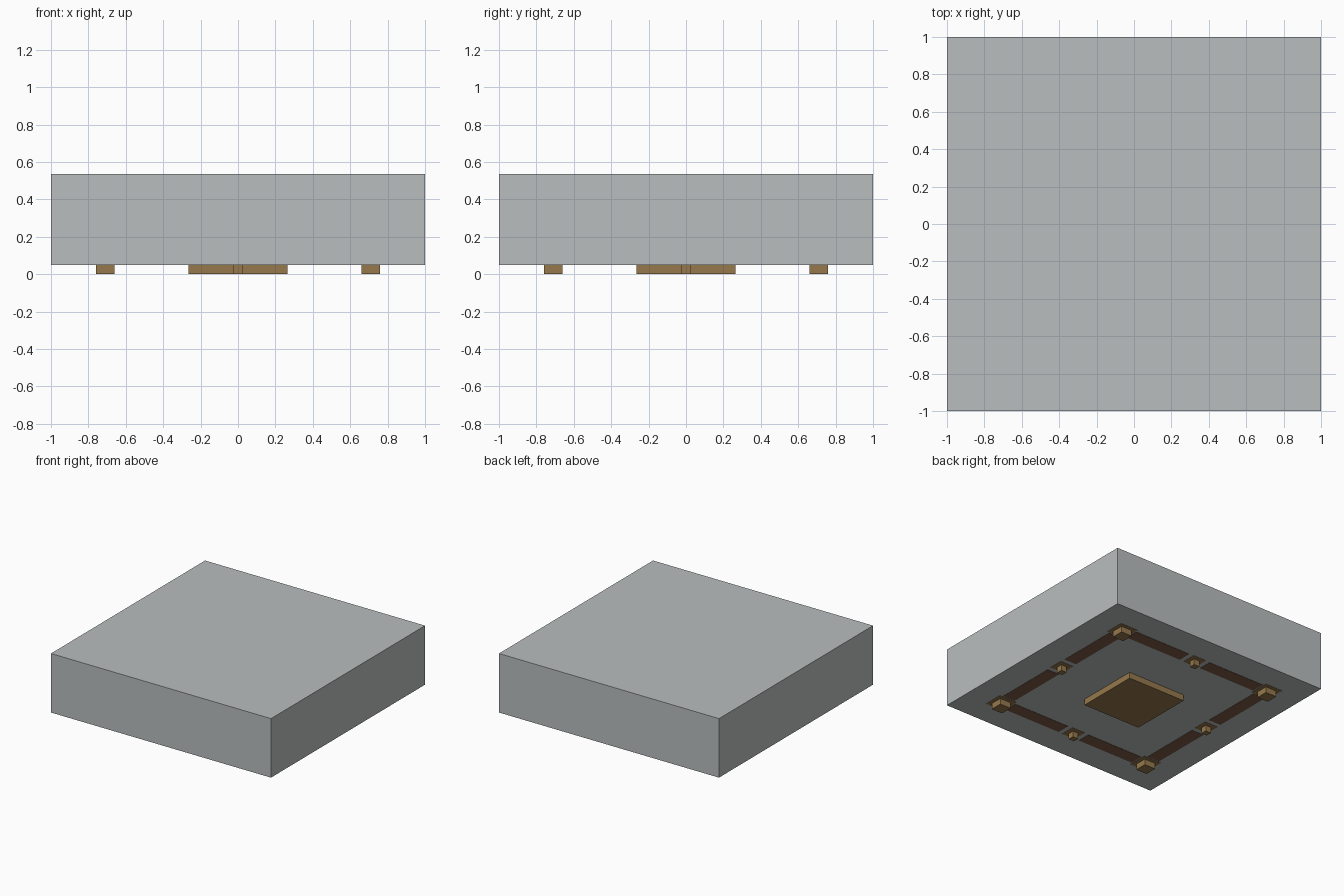
import bpy
import bmesh
from mathutils import Matrix, Vector

cube = bpy.data.objects.get("Cube")
if cube:
    bpy.data.objects.remove(cube, do_unlink=True)

UNDERSIDE, TOP = 0.05, 0.535
RING = 0.71      # distance of the frame's centre line from the middle
PLATE = 0.002    # thickness of the flat trim under the slab


def material(name, color):
    mat = bpy.data.materials.new(name)
    mat.use_nodes = True
    mat.diffuse_color = color
    mat.node_tree.nodes["Principled BSDF"].inputs["Base Color"].default_value = color
    return mat


def box(name, x, y, half_x, half_y, bottom, top, mat):
    bm = bmesh.new()
    size = Vector((half_x * 2, half_y * 2, top - bottom))
    place = Matrix.Translation((x, y, (bottom + top) / 2)) @ Matrix.Diagonal(size).to_4x4()
    bmesh.ops.create_cube(bm, size=1, matrix=place)
    mesh = bpy.data.meshes.new(name)
    bm.to_mesh(mesh)
    bm.free()
    mesh.materials.append(mat)
    obj = bpy.data.objects.new(name, mesh)
    bpy.context.collection.objects.link(obj)
    return obj


stone = material("pale grey stone", (0.49, 0.515, 0.515, 1))
wood = material("light wood", (0.305, 0.19, 0.073, 1))
dark_wood = material("dark wood", (0.20, 0.105, 0.065, 1))

# Main slab and raised centre panel
box("slab", 0, 0, 1, 1, UNDERSIDE, TOP, stone)
box("centre_panel", 0, 0, 0.265, 0.265, 0, UNDERSIDE, wood)

# Studs around the ring, each on a flat wooden pad
for i in (-1, 0, 1):
    for j in (-1, 0, 1):
        if i == 0 and j == 0:
            continue
        corner = i != 0 and j != 0
        kind = "corner" if corner else "middle"
        stud, pad = (0.05, 0.08) if corner else (0.025, 0.06)
        x, y = i * RING, j * RING
        box(kind + "_stud", x, y, stud, stud, 0, UNDERSIDE, wood)
        box(kind + "_pad", x, y, pad, pad, UNDERSIDE - PLATE, UNDERSIDE, wood)

# Dark flat strips between the studs, two on each side
for side in (-1, 1):
    for half in (-1, 1):
        along, across = half * 0.36, side * RING
        for x, y, hx, hy in ((along, across, 0.26, 0.055), (across, along, 0.055, 0.26)):
            box("frame_strip", x, y, hx, hy, UNDERSIDE - PLATE, UNDERSIDE, dark_wood)
